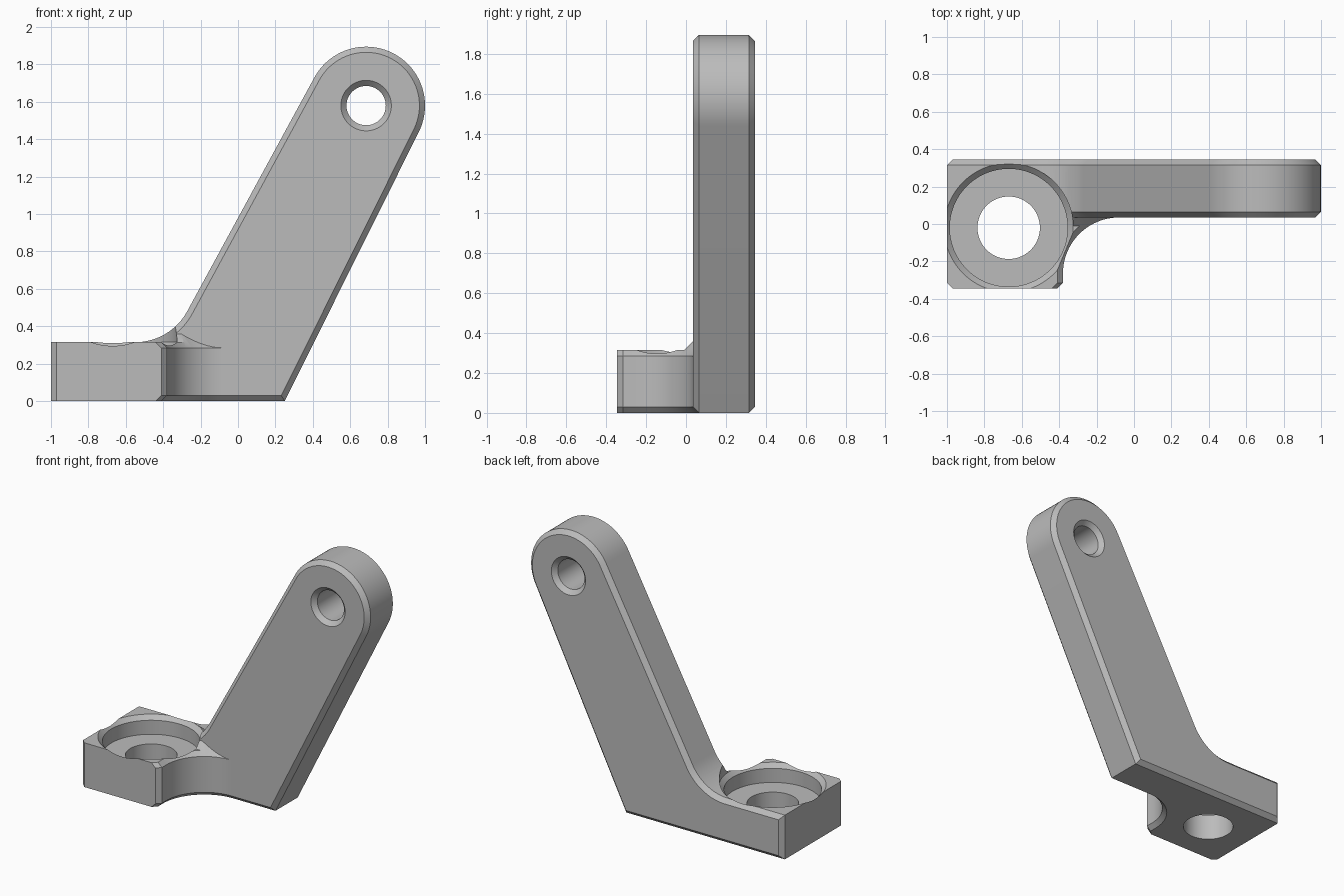
import bpy, bmesh, math

if "Cube" in bpy.data.objects:
    bpy.data.objects.remove(bpy.data.objects["Cube"])

C = 0.03                                   # chamfer width
ARM_X, ARM_Z, ARM_R = 0.685, 1.58, 0.315   # rounded arm end
BORE_X, BORE_Y = -0.67, -0.02              # counterbore axis
TOP = 0.315                                # base height


def arc(cx, cy, r, a0, a1, n):
    return [(cx + r * math.cos(math.radians(a0 + (a1 - a0) * i / n)),
             cy + r * math.sin(math.radians(a0 + (a1 - a0) * i / n))) for i in range(n + 1)]


def loft(name, sections):
    """Closed solid through rings of 3D points with equal counts."""
    bm = bmesh.new()
    rings = [[bm.verts.new(p) for p in s] for s in sections]
    bm.faces.new(rings[0])
    bm.faces.new(rings[-1])
    n = len(rings[0])
    for a, b in zip(rings, rings[1:]):
        for i in range(n):
            bm.faces.new((a[i], a[(i + 1) % n], b[(i + 1) % n], b[i]))
    bmesh.ops.recalc_face_normals(bm, faces=bm.faces)
    mesh = bpy.data.meshes.new(name)
    bm.to_mesh(mesh)
    bm.free()
    obj = bpy.data.objects.new(name, mesh)
    bpy.context.collection.objects.link(obj)
    return obj


def lathe_cutter(name, profile, place):
    """Round cutter from (radius, height) pairs; place maps (u, v, h) to 3D."""
    return loft(name, [[place(u, v, h) for u, v in arc(0, 0, r, 0, 360, 96)[:-1]]
                       for r, h in profile])


def combine(obj, other, operation):
    mod = obj.modifiers.new("join", 'BOOLEAN')
    mod.operation, mod.object, mod.solver = operation, other, 'EXACT'
    bpy.context.view_layer.objects.active = obj
    bpy.ops.object.modifier_apply(modifier=mod.name)
    bpy.data.objects.remove(other)


# Slanted arm: profile with a rounded end and a fillet onto the base, inset d
def arm_profile(d):
    left = 61.5
    foot = 0.25
    dist = math.hypot(ARM_X - foot, ARM_Z)
    right = math.degrees(math.atan2(ARM_Z, ARM_X - foot) + math.asin(-ARM_R / dist))
    fr = 0.317
    toe = foot - d / math.tan(math.radians(right / 2 + 0)) if d == 0 else \
        foot - d / math.sin(math.radians(right)) + d / math.tan(math.radians(right))
    pts = [(-1 + d, d), (toe, d)]
    pts += arc(ARM_X, ARM_Z, ARM_R - d, right - 90, left + 90, 40)
    pts += arc(-0.55, TOP + fr, fr + d, left - 90, -90, 16)
    return pts + [(-1 + d, TOP - d)]


bracket = loft("bracket", [[(x, y, z) for x, z in arm_profile(d)]
                           for y, d in ((0.035, C), (0.065, 0), (0.315, 0), (0.345, C))])

# Base block with one clipped front corner
outline = [(-1, 0.15), (-1, -0.315), (-0.97, -0.345), (-0.08, -0.345), (-0.08, 0.15)]
block = loft("base_block", [[(x, y, z) for x, y in outline] for z in (0, TOP)])

# Sloped rib where the base meets the arm
rib = [(-0.01, 0.2), (-0.01, TOP), (0.035, TOP + 0.045), (0.1, TOP + 0.045), (0.1, 0.2)]
combine(block, loft("rib", [[(x, y, z) for y, z in rib] for x in (-0.38, -0.08)]), 'UNION')


# Concave side of the base, chamfered at top and bottom
def side_cut(r, z):
    cx, cy = -0.08, -0.265
    pts = [(0.4, cy - 0.25), (cx - r - 0.2, cy - 0.25), (cx - r, cy - 0.05)]
    pts += arc(cx, cy, r, 180, 90, 24) + [(0.4, cy + r)]
    return [(x, y, z) for x, y in pts]


combine(block, loft("side_cutter", [side_cut(0.34, -0.01), side_cut(0.3, C),
                                    side_cut(0.3, TOP - C), side_cut(0.415, 0.4)]),
        'DIFFERENCE')
combine(bracket, block, 'UNION')

# Counterbored screw hole in the base
combine(bracket, lathe_cutter(
    "bore_cutter",
    [(0.167, -0.1), (0.167, 0.185), (0.315, 0.185), (0.315, TOP - C), (0.345, TOP), (0.345, 0.8)],
    lambda u, v, h: (BORE_X + u, BORE_Y + v, h)), 'DIFFERENCE')

# Pivot hole through the arm, chamfered on both faces
combine(bracket, lathe_cutter(
    "pivot_cutter",
    [(0.145, 0.025), (0.105, 0.065), (0.105, 0.315), (0.145, 0.355)],
    lambda u, v, h: (ARM_X + u, h, ARM_Z + v)), 'DIFFERENCE')

# Single grey finish
grey = bpy.data.materials.new("grey")
grey.diffuse_color = (0.5, 0.5, 0.5, 1)
grey.use_nodes = True
grey.node_tree.nodes["Principled BSDF"].inputs["Base Color"].default_value = grey.diffuse_color
bracket.data.materials.clear()
bracket.data.materials.append(grey)
for poly in bracket.data.polygons:
    poly.material_index = 0
bpy.context.view_layer.objects.active = bracket
bracket.select_set(True)
bpy.ops.object.shade_smooth_by_angle(angle=math.radians(25))
